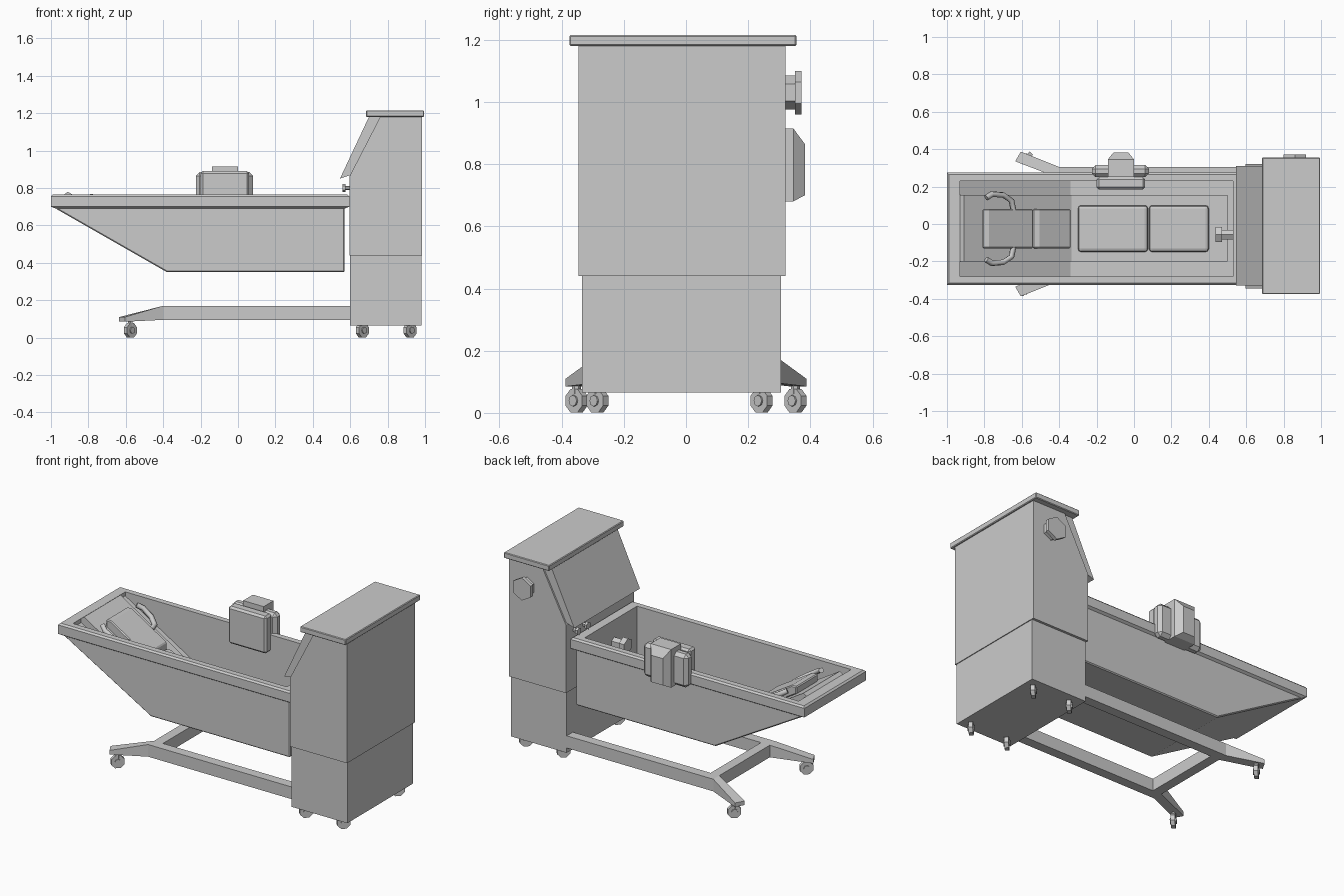
import bpy, bmesh, math
from mathutils import Vector, Matrix

cube = bpy.data.objects.get("Cube")
if cube:
    bpy.data.objects.remove(cube, do_unlink=True)

grey = bpy.data.materials.new("light_grey")
grey.use_nodes = True
colour = (0.6, 0.6, 0.6, 1)
grey.diffuse_color = colour
grey.node_tree.nodes["Principled BSDF"].inputs["Base Color"].default_value = colour

MID = -0.025  # centre line of the tub


def finish(name, bm, bevel=0, segments=1):
    bmesh.ops.recalc_face_normals(bm, faces=bm.faces)
    mesh = bpy.data.meshes.new(name)
    bm.to_mesh(mesh)
    bm.free()
    mesh.materials.append(grey)
    obj = bpy.data.objects.new(name, mesh)
    bpy.context.collection.objects.link(obj)
    if bevel:
        mod = obj.modifiers.new("Bevel", 'BEVEL')
        mod.width, mod.segments = bevel, segments
    return obj


def loft(name, loops, bevel=0, segments=1):
    """Skin closed loops of points and cap both ends."""
    bm = bmesh.new()
    rings = [[bm.verts.new(p) for p in loop] for loop in loops]
    for a, b in zip(rings, rings[1:]):
        for i in range(len(a)):
            j = (i + 1) % len(a)
            bm.faces.new((a[i], a[j], b[j], b[i]))
    bm.faces.new(rings[0])
    bm.faces.new(rings[-1])
    return finish(name, bm, bevel, segments)


def rect(x0, x1, y0, y1, z):
    return [(x0, y0, z), (x1, y0, z), (x1, y1, z), (x0, y1, z)]


def box(name, x0, x1, y0, y1, z0, z1, bevel=0, segments=1):
    return loft(name, [rect(x0, x1, y0, y1, z) for z in (z0, z1)], bevel, segments)


def extrude_xz(name, profile, y0, y1, bevel=0):
    return loft(name, [[(x, y, z) for x, z in profile] for y in (y0, y1)], bevel)


def prism(name, start, end, radius, sides, turn=0):
    """Regular prism between two points."""
    start, end = Vector(start), Vector(end)
    axis = end - start
    bm = bmesh.new()
    matrix = (Matrix.Translation((start + end) / 2)
              @ axis.to_track_quat('Z', 'Y').to_matrix().to_4x4() @ Matrix.Rotation(turn, 4, 'Z'))
    bmesh.ops.create_cone(bm, cap_ends=True, segments=sides, radius1=radius,
                          radius2=radius, depth=axis.length, matrix=matrix)
    return finish(name, bm)


# Tub shell: underside, rim, then vertical inner walls with a sloping head end
inner = [(-0.93, 0.74), (-0.34, 0.39), (0.53, 0.39), (0.53, 0.765), (-0.93, 0.765)]
outer = extrude_xz("tub_body", [(-0.975, 0.69), (-0.38, 0.35), (0.57, 0.35), (0.57, 0.70),
                                (-0.975, 0.70)], -0.31, 0.26, 0.006)
bm = bmesh.new()
bm.from_mesh(outer.data)
for f in [f for f in bm.faces if f.normal.z > 0.9]:
    bm.faces.remove(f)
bm.to_mesh(outer.data)
bm.free()
bm = bmesh.new()
sides = [[bm.verts.new((x, y, z)) for x, z in inner] for y in (-0.28, 0.23)]
for i in range(4):
    if i != 3:
        bm.faces.new((sides[0][i], sides[0][i + 1], sides[1][i + 1], sides[1][i]))
bm.faces.new((sides[0][4], sides[0][0], sides[1][0], sides[1][4]))
for side in sides:
    bm.faces.new(side)
lining = finish("tub_lining", bm)
lining.data.flip_normals()

# Rim: a closed ring around the opening
bm = bmesh.new()
rings = [rect(-0.975, 0.57, -0.31, 0.26, 0.69), rect(-1, 0.595, -0.325, 0.275, 0.70),
         rect(-1, 0.595, -0.325, 0.275, 0.755), rect(-0.99, 0.585, -0.315, 0.265, 0.765),
         rect(-0.93, 0.53, -0.28, 0.23, 0.765), rect(-0.93, 0.53, -0.28, 0.23, 0.69)]
rings = [[bm.verts.new(p) for p in ring] for ring in rings]
for a, b in zip(rings, rings[1:] + rings[:1]):
    for i in range(4):
        j = (i + 1) % 4
        bm.faces.new((a[i], a[j], b[j], b[i]))
finish("tub_rim", bm)

# Padded liner and seat
extrude_xz("tub_liner", [(-0.93, 0.765), (-0.91, 0.78), (-0.335, 0.43), (0.50, 0.43),
                         (0.50, 0.39), (-0.34, 0.39), (-0.93, 0.74)], -0.2, 0.155)
for x0, x1 in ((-0.30, 0.075), (0.08, 0.40)):
    box("seat_cushion", x0, x1, -0.15, 0.10, 0.42, 0.46, 0.018, 2)


# Backrest pads lying along the slope
def slope(x, lift=0):
    return 0.432 - 0.61 * (x + 0.34) + lift


for x0, x1, lift in ((-0.81, -0.54, 0.065), (-0.54, -0.34, 0.045)):
    extrude_xz("backrest_pad", [(x0, slope(x0)), (x1, slope(x1)), (x1, slope(x1, lift)),
                                (x0 + 0.035, slope(x0 + 0.035, lift)),
                                (x0, slope(x0, lift - 0.02))], -0.13, 0.08, 0.006)

# Curved grips on both sides of the backrest
for s in (1, -1):
    curve = bpy.data.curves.new("grip", 'CURVE')
    curve.dimensions = '3D'
    curve.bevel_depth, curve.bevel_resolution, curve.use_fill_caps = 0.016, 1, True
    path = [(-0.79, 0.165), (-0.76, 0.185), (-0.70, 0.18), (-0.655, 0.15), (-0.645, 0.10)]
    spline = curve.splines.new('POLY')
    spline.points.add(len(path) - 1)
    for p, (x, y) in zip(spline.points, path):
        p.co = (x, MID + s * y, slope(x, 0.05), 1)
    curve.materials.append(grey)
    bpy.context.collection.objects.link(bpy.data.objects.new("grip", curve))

# Control box clamped over the rim
box("control_box", -0.20, 0.06, 0.185, 0.25, 0.66, 0.89, 0.012)
box("control_box_shell", -0.225, 0.08, 0.25, 0.315, 0.68, 0.885, 0.02)
loft("control_box_back", [[(x, y, z) for x, z in ((x0, z0), (x1, z0), (x1, z1), (x0, z1))]
                          for y, x0, x1, z0, z1 in ((0.25, -0.14, 0, 0.68, 0.915),
                                                    (0.345, -0.14, 0, 0.68, 0.915),
                                                    (0.382, -0.11, -0.03, 0.70, 0.865))])

# Column with sloping console
box("column_base", 0.60, 0.98, -0.335, 0.305, 0.065, 0.44)
extrude_xz("column_body", [(0.595, 0.44), (0.985, 0.44), (0.985, 1.18), (0.76, 1.18),
                           (0.595, 0.86)], -0.345, 0.32)
extrude_xz("console_panel", [(0.545, 0.85), (0.605, 0.87), (0.76, 1.18), (0.70, 1.18)],
           -0.33, 0.31)
box("column_cap", 0.685, 0.995, -0.375, 0.355, 1.18, 1.215, 0.004)

# Hexagonal side knob, tub inlet and small taps
prism("side_knob_stem", (0.86, 0.32, 1.03), (0.86, 0.35, 1.03), 0.055, 6)
prism("side_knob", (0.86, 0.35, 1.03), (0.86, 0.372, 1.03), 0.07, 6)
prism("inlet_stem", (0.54, -0.057, 0.63), (0.46, -0.057, 0.63), 0.03, 6)
prism("inlet_cap", (0.47, -0.057, 0.63), (0.435, -0.057, 0.63), 0.046, 6)
for y in (0.15, 0.24):
    prism("tap_stem", (0.60, y, 0.80), (0.57, y, 0.80), 0.012, 6)
    prism("tap_knob", (0.575, y, 0.80), (0.56, y, 0.80), 0.022, 6)


# Casters, all turned diagonally
def caster(x, y, top):
    d = Vector((1, -1, 0)).normalized() * 0.012
    c = Vector((x, y, 0.039))
    prism("caster_wheel", c - d, c + d, 0.041, 8, math.pi / 8)
    prism("caster_hub", c - d * 1.5, c + d * 1.5, 0.018, 8)
    prism("caster_stem", (x, y, 0.06), (x, y, top), 0.014, 6)


# Base frame: rails, cross bar and splayed legs
for s in (1, -1):
    box("base_rail", -0.40, 0.60, *sorted((s * 0.245, s * 0.305)), 0.095, 0.17)
    loft("splayed_leg", [
        [(-0.40, s * 0.245, 0.095), (-0.40, s * 0.305, 0.095),
         (-0.40, s * 0.305, 0.17), (-0.40, s * 0.245, 0.17)],
        [(-0.635, s * 0.335, 0.085), (-0.605, s * 0.387, 0.085),
         (-0.605, s * 0.387, 0.11), (-0.635, s * 0.335, 0.11)]])
    caster(-0.575, s * 0.352, 0.095)
box("base_cross_bar", -0.40, -0.34, -0.245, 0.245, 0.095, 0.17)
for x in (0.665, 0.92):
    for y in (-0.285, 0.243):
        caster(x, y, 0.07)
